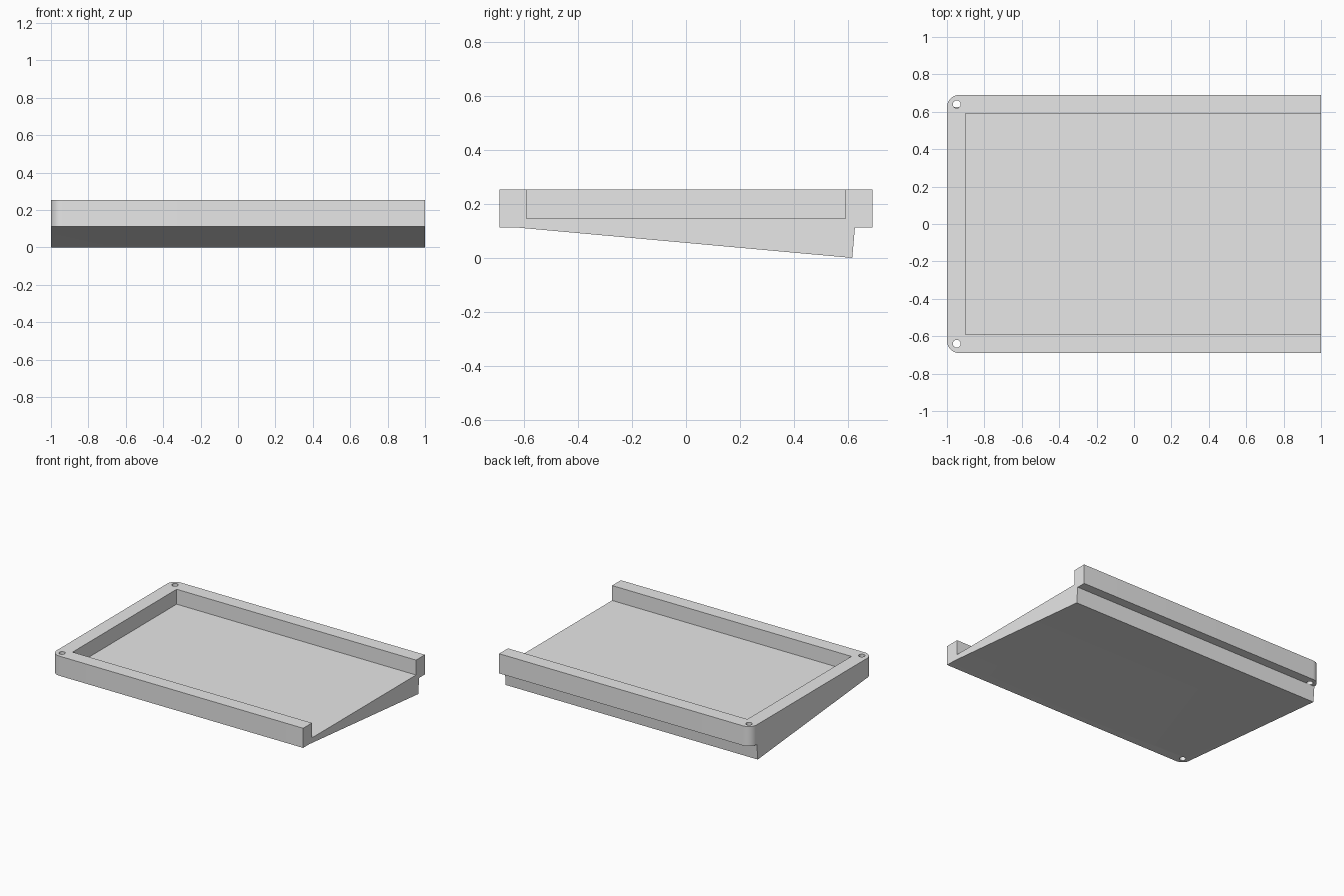
import bpy, bmesh
from math import cos, sin, pi

if "Cube" in bpy.data.objects:
    bpy.data.objects.remove(bpy.data.objects["Cube"])

HALF_X, HALF_Y = 1.0, 0.69
BASE, FLOOR, TOP = 0.112, 0.146, 0.253
CORNER, RIM = 0.065, 0.1

grey = bpy.data.materials.new("light_grey")
grey.use_nodes = True
grey.diffuse_color = (0.8, 0.8, 0.8, 1)
grey.node_tree.nodes["Principled BSDF"].inputs["Base Color"].default_value = (0.8, 0.8, 0.8, 1)


def prism(name, outline, offset):
    """Extrude a closed 3D outline by an offset into a solid."""
    bm = bmesh.new()
    face = bm.faces.new([bm.verts.new(p) for p in outline])
    grown = bmesh.ops.extrude_face_region(bm, geom=[face])["geom"]
    bmesh.ops.translate(bm, vec=offset, verts=[v for v in grown if isinstance(v, bmesh.types.BMVert)])
    bmesh.ops.recalc_face_normals(bm, faces=bm.faces)
    mesh = bpy.data.meshes.new(name)
    bm.to_mesh(mesh)
    bm.free()
    mesh.materials.append(grey)
    obj = bpy.data.objects.new(name, mesh)
    bpy.context.collection.objects.link(obj)
    return obj


def arc(cx, cy, r, start, end, steps, z):
    return [(cx + r * cos(start + (end - start) * i / steps),
             cy + r * sin(start + (end - start) * i / steps), z) for i in range(steps + 1)]


def combine(target, tool, operation):
    """Apply a boolean and discard the tool object."""
    mod = target.modifiers.new(operation, "BOOLEAN")
    mod.operation, mod.object, mod.solver = operation, tool, "EXACT"
    bpy.context.view_layer.objects.active = target
    bpy.ops.object.modifier_apply(modifier=mod.name)
    bpy.data.objects.remove(tool)


# Tray slab with two rounded corners on the closed end
cx, cy = CORNER - HALF_X, HALF_Y - CORNER
outline = [(HALF_X, -HALF_Y, BASE), (HALF_X, HALF_Y, BASE)]
outline += arc(cx, cy, CORNER, pi / 2, pi, 10, BASE)
outline += arc(cx, -cy, CORNER, pi, 1.5 * pi, 10, BASE)
tray = prism("wedge_tray", outline, (0, 0, TOP - BASE))

# Recess, open on the left end
x0, y0 = RIM - HALF_X, HALF_Y - RIM
recess = prism("recess_cutter", [(x0, -y0, FLOOR), (1.2, -y0, FLOOR),
                                 (1.2, y0, FLOOR), (x0, y0, FLOOR)], (0, 0, 0.3))
combine(tray, recess, "DIFFERENCE")

# Screw holes in the rounded corners
for side in (-1, 1):
    hole = prism("hole_cutter", arc(-0.948, side * 0.64, 0.021, 0, 2 * pi, 24, 0)[:-1], (0, 0, 0.5))
    combine(tray, hole, "DIFFERENCE")

# Sloped foot under the tray
foot = prism("sloped_foot", [(-HALF_X, -0.62, BASE), (-HALF_X, 0.615, 0),
                             (-HALF_X, 0.625, BASE)], (2 * HALF_X, 0, 0))
combine(tray, foot, "UNION")

# Smooth the curved corners and holes, keep the edges sharp
bpy.ops.object.select_all(action="DESELECT")
tray.select_set(True)
bpy.context.view_layer.objects.active = tray
bpy.ops.object.shade_smooth_by_angle()
